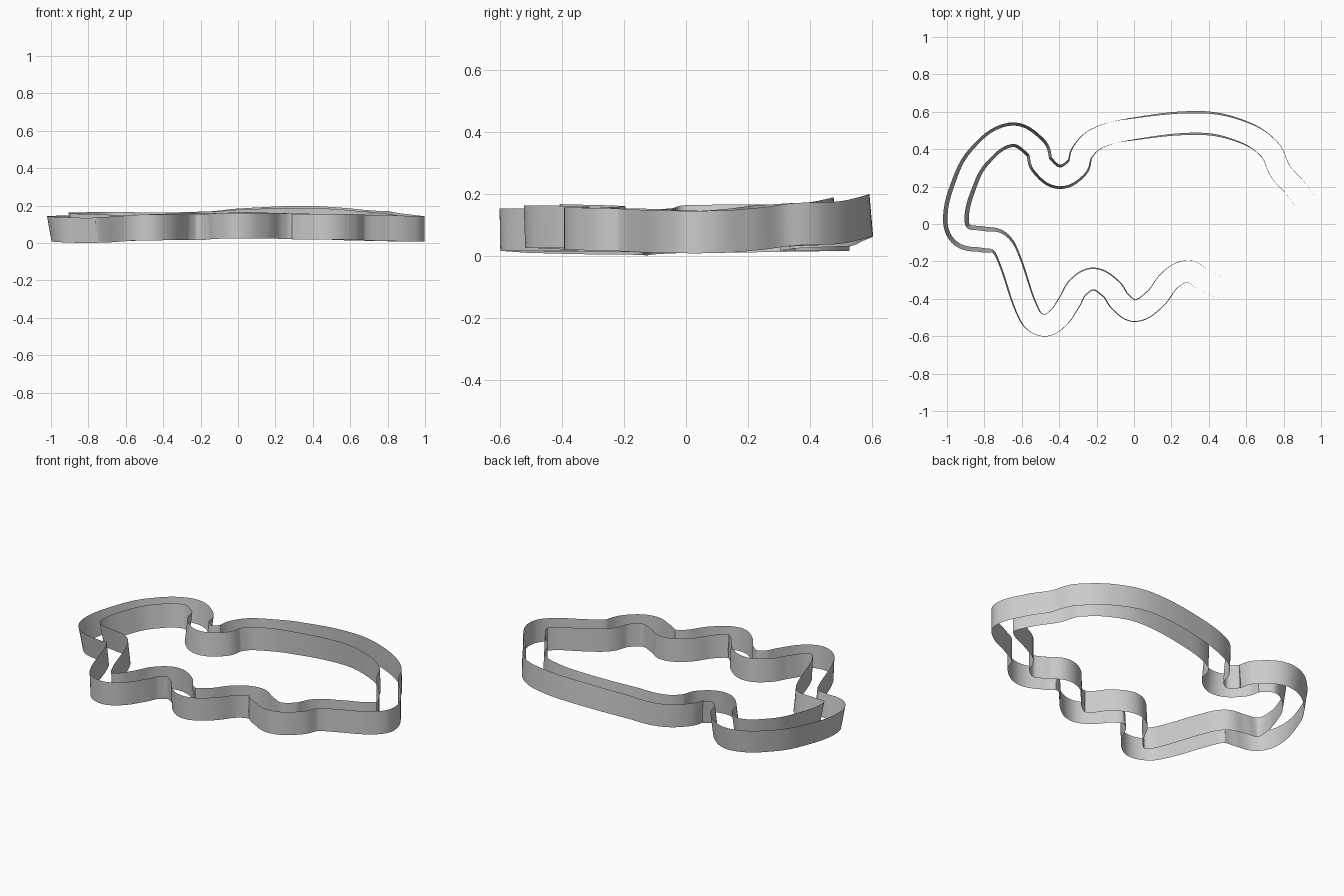
import bpy
import math
from mathutils import Vector
from mathutils.geometry import interpolate_bezier

if "Cube" in bpy.data.objects:
    bpy.data.objects.remove(bpy.data.objects["Cube"], do_unlink=True)

HALF_WIDTH = 0.058
HEIGHT = 0.137
STEPS = 8

# Centre line of the circuit, clockwise from the left-hand side
PATH = [(-.94, .03), (-.905, .19), (-.825, .35), (-.66, .468), (-.53, .4),
        (-.5, .315), (-.4, .245), (-.3, .3), (-.275, .38), (-.2, .455),
        (-.02, .508), (.355, .546), (.58, .497), (.725, .4), (.785, .28),
        (.88, .17), (.94, .04), (.885, -.035), (.75, -.105), (.635, -.175),
        (.585, -.27), (.48, -.335), (.37, -.295), (.29, -.252), (.195, -.295),
        (.11, -.4), (.008, -.461), (-.07, -.415), (-.12, -.345), (-.215, -.291),
        (-.3, -.335), (-.35, -.42), (-.41, -.505), (-.484, -.541),
        (-.555, -.487), (-.665, -.18), (-.72, -.09), (-.81, -.07), (-.91, -.05)]

# Path station: ground height and banking in degrees (positive lifts the outside)
PROFILE = {0: (.027, -10), 3: (.03, -7), 6: (.03, -6), 9: (.038, -1),
           11: (.065, 5), 13: (.042, 1), 16: (.0155, 0), 21: (.026, 0),
           26: (.035, -2), 29: (.027, -3), 33: (.024, -1), 35: (.015, -4),
           37: (.018, -10), 39: (.027, -10)}


def profile_at(station):
    """Ease height and banking between the listed stations."""
    keys = sorted(PROFILE)
    for a, b in zip(keys, keys[1:]):
        if a <= station <= b:
            t = (station - a) / (b - a)
            t = t * t * (3 - 2 * t)
            return [p + (q - p) * t for p, q in zip(PROFILE[a], PROFILE[b])]


def centre_line():
    """Smooth closed curve through the path points."""
    pts = [Vector((x, y, 0)) for x, y in PATH]
    n = len(pts)
    tangents = [(pts[(i + 1) % n] - pts[i - 1]).normalized() for i in range(n)]
    line = []
    for i in range(n):
        j = (i + 1) % n
        reach = (pts[j] - pts[i]).length * 0.36
        seg = interpolate_bezier(pts[i], pts[i] + tangents[i] * reach,
                                 pts[j] - tangents[j] * reach, pts[j], STEPS + 1)
        line += [(p, i + k / STEPS) for k, p in enumerate(seg[:-1])]
    return line


def wall_rows(line, side):
    """Bottom and top edge points of one wall, tilted with the banking."""
    rows = []
    for i, (p, station) in enumerate(line):
        direction = (line[(i + 1) % len(line)][0] - line[i - 1][0]).normalized()
        left = Vector((-direction.y, direction.x, 0))
        z, bank = profile_at(station)
        bank = math.radians(bank)
        across = left * math.cos(bank) + Vector((0, 0, math.sin(bank)))
        up = Vector((0, 0, math.cos(bank))) - left * math.sin(bank)
        bottom = p + Vector((0, 0, z)) + across * HALF_WIDTH * side
        rows.append((bottom, bottom + up * HEIGHT))
    return rows


def build_wall(name, rows, drop, side, material):
    n = len(rows)
    verts = [v - Vector((0, 0, drop)) for row in rows for v in row]
    faces = []
    for i in range(n):
        a, b = 2 * i, 2 * ((i + 1) % n)
        quad = (a, a + 1, b + 1, b)
        faces.append(quad if side < 0 else quad[::-1])
    mesh = bpy.data.meshes.new(name)
    mesh.from_pydata(verts, [], faces)
    mesh.materials.append(material)
    mesh.shade_smooth()
    obj = bpy.data.objects.new(name, mesh)
    bpy.context.collection.objects.link(obj)
    return obj


# Plain grey wall colour
grey = bpy.data.materials.new("wall_grey")
grey.use_nodes = True
grey.diffuse_color = (0.6, 0.6, 0.6, 1)
grey.node_tree.nodes["Principled BSDF"].inputs["Base Color"].default_value = (0.6, 0.6, 0.6, 1)

# Outer and inner track walls, resting on the ground
line = centre_line()
walls = {"outer_wall": 1, "inner_wall": -1}
edges = {name: wall_rows(line, side) for name, side in walls.items()}
lowest = min(v.z for rows in edges.values() for row in rows for v in row)
for name, side in walls.items():
    build_wall(name, edges[name], lowest, side, grey)
